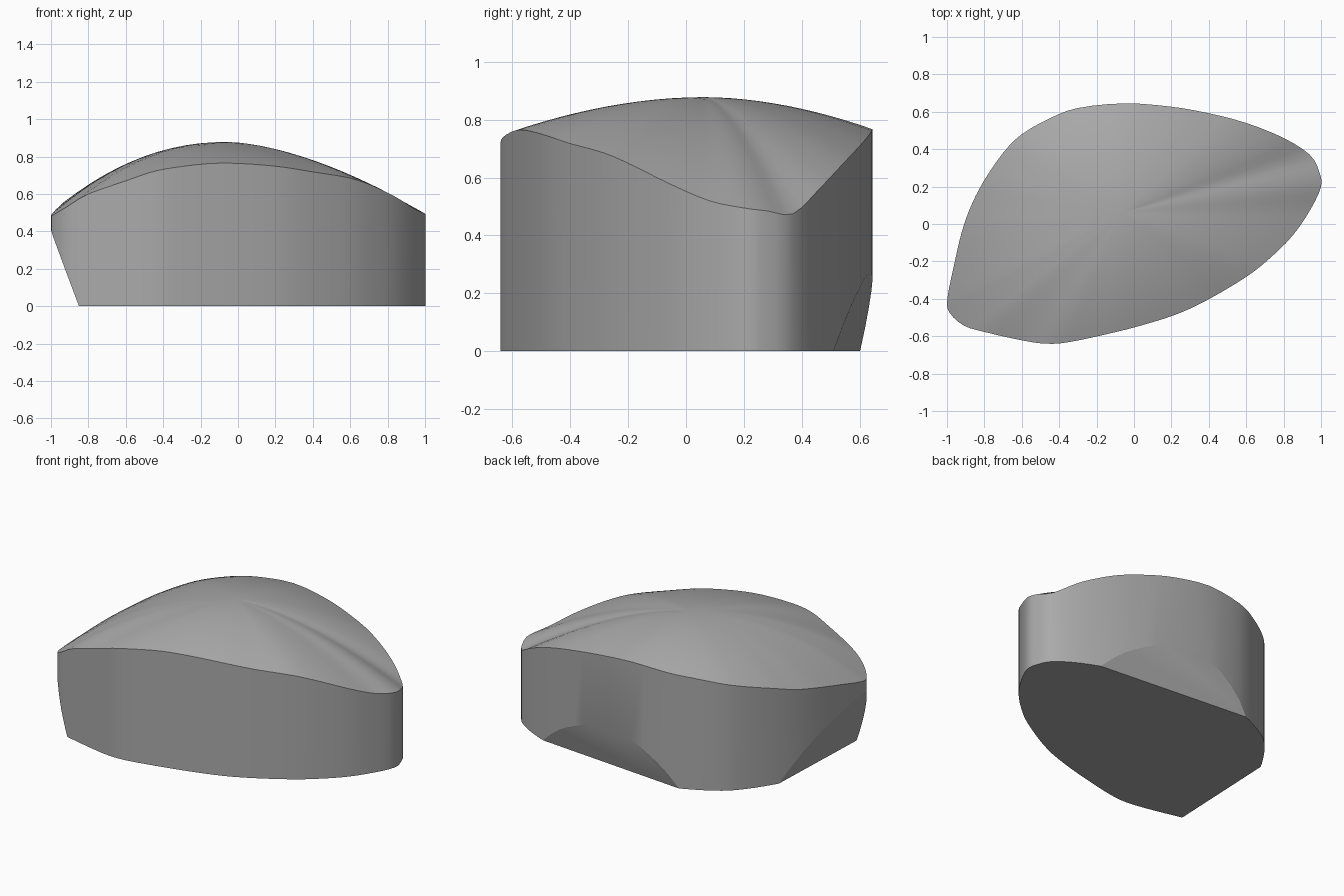
import bpy, bmesh, math
from mathutils import Vector

if "Cube" in bpy.data.objects:
    bpy.data.objects.remove(bpy.data.objects["Cube"])

# Outline with rim height, counterclockwise from the right tip
OUTLINE = [
    (1.0, .2, .495), (.99, .28, .485), (.94, .37, .475), (.8, .46, .56), (.6, .54, .645),
    (.4, .592, .70), (.2, .627, .74), (-.05, .645, .767), (-.3, .62, .752), (-.45, .565, .735),
    (-.6, .48, .705), (-.7, .38, .675), (-.8, .235, .635), (-.87, .1, .595), (-.92, -.04, .565),
    (-.96, -.21, .53), (-.998, -.4, .49), (-.985, -.475, .49), (-.91, -.543, .535),
    (-.8, -.577, .60), (-.6, -.622, .67), (-.47, -.64, .715), (-.35, -.632, .74),
    (-.15, -.59, .763), (.03, -.545, .762), (.23, -.482, .745), (.4, -.402, .718),
    (.6, -.283, .685), (.73, -.18, .64), (.85, -.06, .58), (.945, .08, .52)]
PEAK = Vector((-.06, .06, .878))
STEPS = 3
RINGS = 12


def smooth_loop(points, steps):
    """Closed Catmull-Rom curve through the points."""
    pts = [Vector(p) for p in points]
    n, out = len(pts), []
    for i in range(n):
        a, b, c, d = (pts[(i + k) % n] for k in (-1, 0, 1, 2))
        for s in range(steps):
            t = s / steps
            out.append(.5 * (2 * b + (c - a) * t + (2 * a - 5 * b + 4 * c - d) * t * t
                             + (3 * b - a - 3 * c + d) * t ** 3))
    return out


def skin(bm, lower, upper):
    n = len(lower)
    for i in range(n):
        j = (i + 1) % n
        bm.faces.new((lower[i], lower[j], upper[j], upper[i]))


def slice_off(bm, a, b, c, outward):
    """Cut the block by the plane through a, b, c and cap the cut."""
    a, b, c = Vector(a), Vector(b), Vector(c)
    normal = (b - a).cross(c - a).normalized()
    if normal.dot(Vector(outward)) < 0:
        normal.negate()
    cut = bmesh.ops.bisect_plane(bm, geom=bm.verts[:] + bm.edges[:] + bm.faces[:],
                                 dist=1e-5, plane_co=a, plane_no=normal, clear_outer=True)
    edges = [e for e in cut['geom_cut'] if isinstance(e, bmesh.types.BMEdge)]
    bmesh.ops.holes_fill(bm, edges=edges, sides=0)


rim = smooth_loop(OUTLINE, STEPS)
bm = bmesh.new()

# Flat base and upright wall
base = [bm.verts.new((p.x, p.y, 0)) for p in rim]
bm.faces.new(base[::-1])
ring = [bm.verts.new(p) for p in rim]
skin(bm, base, ring)

# Domed top, rings shrinking towards the peak
for k in range(RINGS - 1, 0, -1):
    s = k / RINGS
    inner = []
    for p in rim:
        q = PEAK.lerp(p, s)
        q.z = PEAK.z - (PEAK.z - p.z) * s ** (1.85 - .27 * p.x)
        inner.append(bm.verts.new(q))
    skin(bm, ring, inner)
    ring = inner
top = bm.verts.new(PEAK)
for i in range(len(ring)):
    bm.faces.new((ring[i], ring[(i + 1) % len(ring)], top))

# Slanted cuts low on the left and the back
slice_off(bm, (-.85, -.56, 0), (-.82, .19, 0), (-1, -.4, .41), (-1, 0, 0))
slice_off(bm, (.68, .51, 0), (-.35, .60, 0), (-.05, .645, .25), (0, 1, 0))
bmesh.ops.recalc_face_normals(bm, faces=bm.faces[:])

mesh = bpy.data.meshes.new("stone_block")
bm.to_mesh(mesh)
bm.free()
block = bpy.data.objects.new("stone_block", mesh)
bpy.context.collection.objects.link(block)

grey = bpy.data.materials.new("stone grey")
grey.diffuse_color = (.4, .4, .4, 1)
grey.use_nodes = True
grey.node_tree.nodes["Principled BSDF"].inputs["Base Color"].default_value = grey.diffuse_color
mesh.materials.append(grey)

bpy.context.view_layer.objects.active = block
block.select_set(True)
bpy.ops.object.shade_smooth_by_angle(angle=math.radians(17))
